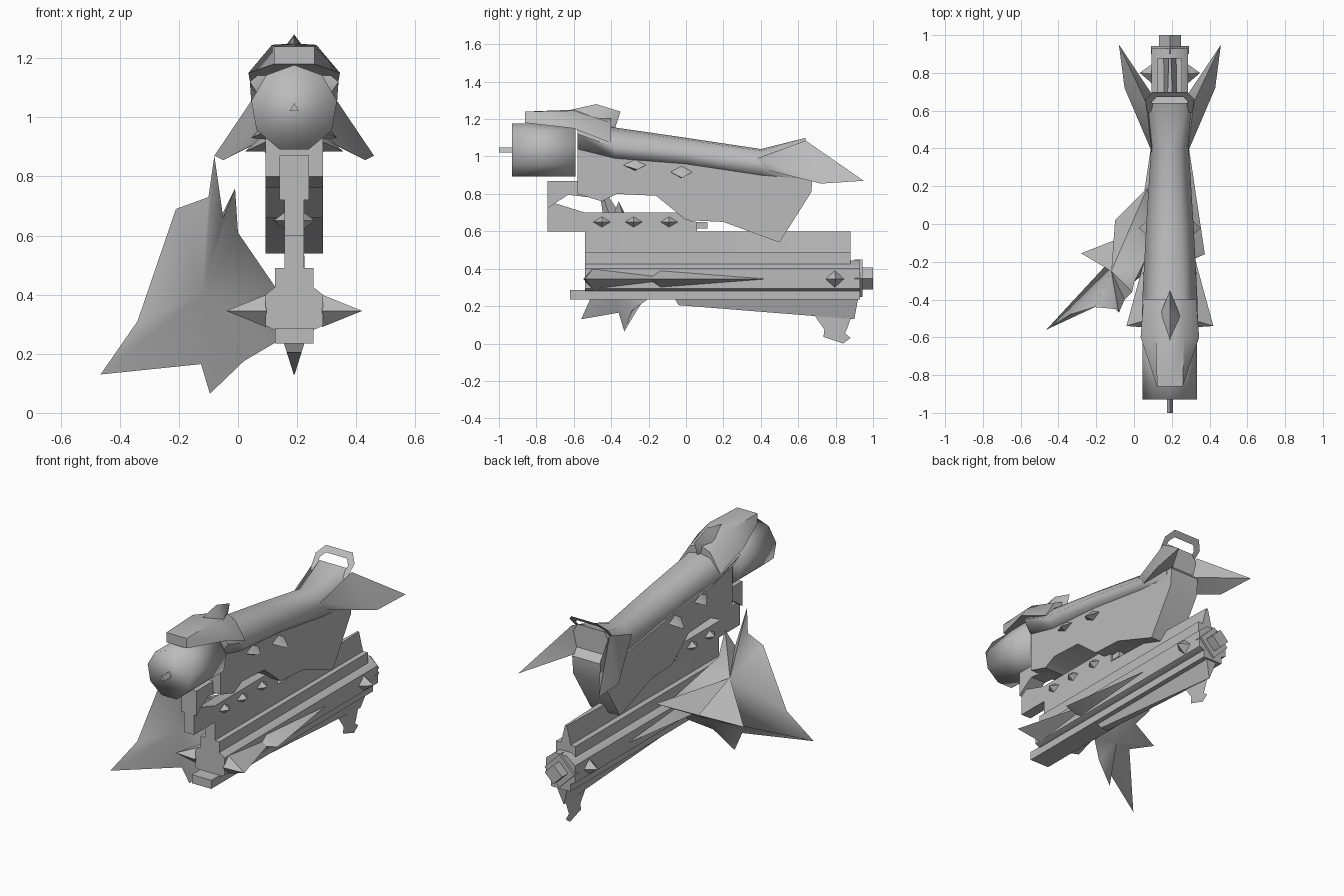
import bpy, bmesh, math

old = bpy.data.objects.get("Cube")
if old:
    bpy.data.objects.remove(old, do_unlink=True)

grey = bpy.data.materials.new("plain grey")
grey.use_nodes = True
grey.diffuse_color = (0.5, 0.5, 0.5, 1)
grey.node_tree.nodes["Principled BSDF"].inputs["Base Color"].default_value = (0.5, 0.5, 0.5, 1)

CX = 0.19  # centre plane of the main body


def add(name, verts, faces, cx=CX, angle=50, closed=True):
    mesh = bpy.data.meshes.new(name)
    mesh.from_pydata([(x + cx, y, z) for x, y, z in verts], [], faces)
    bm = bmesh.new()
    bm.from_mesh(mesh)
    if closed:
        bmesh.ops.remove_doubles(bm, verts=bm.verts, dist=0.0005)
    bmesh.ops.recalc_face_normals(bm, faces=bm.faces)
    bm.to_mesh(mesh)
    bm.free()
    mesh.materials.append(grey)
    for p in mesh.polygons:
        p.use_smooth = True
    mesh.set_sharp_from_angle(angle=math.radians(angle))
    ob = bpy.data.objects.new(name, mesh)
    bpy.context.collection.objects.link(ob)
    return ob


def slab(name, profile, half):
    """Side profile (y, z) widened across x; half is a number or a rule of z."""
    h = half if callable(half) else lambda z: half
    n = len(profile)
    verts = [(s * h(z), y, z) for s in (1, -1) for y, z in profile]
    faces = [list(range(n)), list(range(2 * n - 1, n - 1, -1))]
    faces += [(i, (i + 1) % n, n + (i + 1) % n, n + i) for i in range(n)]
    return add(name, verts, faces, angle=30)


def box(name, half, y0, y1, z0, z1):
    return slab(name, [(y0, z0), (y1, z0), (y1, z1), (y0, z1)], half)


def loft(name, stations, angle=50):
    """Mirrored half sections (x, z) joined along y."""
    verts, faces = [], []
    for y, pts in stations:
        ring = pts + [(-x, z) for x, z in reversed(pts) if x]
        verts += [(x, y, z) for x, z in ring]
    n = len(ring)
    for k in range(len(stations) - 1):
        for i in range(n):
            a, b = k * n + i, k * n + (i + 1) % n
            faces.append((a, b, b + n, a + n))
    faces += [list(range(n)), list(range(len(verts) - n, len(verts)))]
    return add(name, verts, faces, angle=angle)


def spikes(name, y0, y1, z, dz, base, tip, tip_y, wide=0.5, drop=0):
    """Diamond based spike on both sides, widest at the fraction wide."""
    for s, side in ((1, "left"), (-1, "right")):
        ym = y0 + (y1 - y0) * wide
        verts = [(s * base, y0, z), (s * base, ym, z + dz), (s * base, y1, z),
                 (s * base, ym, z - dz), (s * tip, tip_y, z - drop)]
        add(f"{name}_{side}", verts, [(0, 1, 4), (1, 2, 4), (2, 3, 4), (3, 0, 4), (0, 1, 2, 3)])


def tube(name, n, r, y0, y1, z, angle=50):
    ring = [(r * math.sin(2 * math.pi * i / n), z + r * math.cos(2 * math.pi * i / n)) for i in range(n)]
    verts = [(x, y, h) for y in (y0, y1) for x, h in ring]
    faces = [(i, (i + 1) % n, n + (i + 1) % n, n + i) for i in range(n)]
    add(name, verts, faces + [list(range(n)), list(range(n, 2 * n))], angle=angle)


# Front drum with its pin
tube("front_drum", 9, 0.147, -0.93, -0.59, 1.03, angle=120)
tube("front_pin", 3, 0.018, -1.0, -0.9, 1.03)

# Rounded upper shell overhanging the flat belly
loft("upper_shell", [
    (-0.58, [(0, 1.18), (0.09, 1.17), (0.15, 1.12), (0.098, 1.04)]),
    (-0.38, [(0, 1.155), (0.07, 1.14), (0.145, 1.05), (0.098, 0.99)]),
    (0.0, [(0, 1.10), (0.06, 1.09), (0.125, 1.02), (0.098, 0.96)]),
    (0.4, [(0, 1.04), (0.05, 1.03), (0.10, 0.97), (0.098, 0.90)]),
    (0.64, [(0, 1.10), (0.09, 1.10), (0.13, 1.03), (0.098, 0.88)])], angle=80)
slab("belly", [(-0.58, 1.08), (-0.58, 0.80), (-0.45, 0.76), (-0.37, 0.80), (-0.16, 0.79),
               (0, 0.66), (0.2, 0.65), (0.5, 0.54), (0.67, 0.81), (0.68, 0.92), (0.64, 0.96),
               (0.4, 0.95)], 0.0975)

# Hood over the drum, with a crest
loft("hood", [
    (-0.86, [(0, 1.24), (0.068, 1.24), (0.068, 1.18)]),
    (-0.60, [(0, 1.25), (0.075, 1.245), (0.155, 1.15)]),
    (-0.40, [(0, 1.21), (0.07, 1.18), (0.14, 1.07)])], angle=50)
add("hood_crest", [(-0.06, -0.5, 1.2), (0.06, -0.5, 1.2), (0, -0.66, 1.24), (0, -0.48, 1.28),
                   (0, -0.35, 1.24), (0, -0.38, 1.15)],
    [(0, 2, 3), (1, 3, 2), (0, 3, 4), (1, 4, 3), (0, 4, 5), (1, 5, 4), (0, 5, 2), (1, 2, 5)])

# Swept tail wings
for s, side in ((1, "left"), (-1, "right")):
    pts = [(0.095, 0.38, 0.99), (0.095, 0.42, 0.93), (0.125, 0.64, 1.085),
           (0.24, 0.72, 0.855), (0.27, 0.95, 0.87), (0.09, 0.68, 0.93)]
    add("tail_wing_" + side, [(s * x, y, z) for x, y, z in pts],
        [(0, 2, 3), (2, 4, 3), (0, 3, 1), (1, 3, 5), (3, 4, 5), (2, 5, 4), (0, 1, 5, 2)], angle=65)

# Flat arch on the tail
outer = [(0.12, -0.4), (0.13, 0.5), (0.09, 1)]
inner = [(0.085, -0.3), (0.095, 0.35), (0.07, 0.65)]
path = [ring + [(-x, t) for x, t in reversed(ring)] for ring in (outer, inner)]
add("tail_arch", [(x, 0.62 + 0.08 * t, 1.085 + 0.085 * t) for ring in path for x, t in ring],
    [(i, i + 1, i + 7, i + 6) for i in range(5)], closed=False)

# Link and middle plate
slab("front_link", [(-0.74, 0.87), (-0.74, 0.72), (-0.70, 0.75), (-0.63, 0.795),
                    (-0.5, 0.78), (-0.5, 0.87)], 0.05)
slab("middle_plate", [(-0.74, 0.60), (0.06, 0.60), (0.06, 0.65), (0, 0.66), (-0.05, 0.70),
                      (-0.54, 0.70), (-0.70, 0.75), (-0.74, 0.73)], 0.033)
box("middle_pin", 0.02, 0.05, 0.115, 0.615, 0.65)

# Studs on the belly and the middle plate
spikes("belly_stud_front", -0.34, -0.21, 0.955, 0.03, 0.095, 0.145, -0.26, drop=0.025)
spikes("belly_stud_rear", -0.09, 0.04, 0.92, 0.035, 0.09, 0.165, -0.02, drop=0.035)
for i, y in enumerate((-0.45, -0.28, -0.09)):
    spikes(f"plate_stud_{i + 1}", y - 0.05, y + 0.05, 0.65, 0.03, 0.03, 0.07, y)

# Lower body, its top fin sharpened towards the rear
loft("top_fin", [
    (-0.54, [(0, 0.60), (0.033, 0.60), (0.033, 0.48)]),
    (0.05, [(0, 0.60), (0.033, 0.60), (0.033, 0.48)]),
    (0.88, [(0, 0.60), (0.006, 0.60), (0.035, 0.48)])])
box("top_rail", 0.065, -0.54, 0.88, 0.41, 0.49)
section = [(0, 0.445), (0.04, 0.445), (0.097, 0.40), (0.097, 0.295), (0.065, 0.28)]
loft("lower_core", [(-0.54, section), (0.93, section)])
box("bottom_rail", 0.065, -0.62, 0.93, 0.235, 0.287)
tube("rear_collar", 4, 0.10, 0.90, 0.943, 0.348)
tube("rear_plug", 4, 0.058, 0.93, 1.0, 0.348)
spikes("core_spike_front", -0.55, -0.04, 0.345, 0.055, 0.094, 0.23, -0.54, wide=0.1)
spikes("core_spike_middle", -0.2, 0.45, 0.345, 0.045, 0.094, 0.185, -0.16, wide=0.1)
spikes("core_spike_rear", 0.74, 0.85, 0.345, 0.05, 0.09, 0.16, 0.80)

# Keel under the lower body, sharpened downwards, and a paper-thin hook
slab("rear_keel", [(-0.06, 0.24), (-0.04, 0.205), (0.90, 0.13), (0.92, 0.24)],
     lambda z: 0.036 * (z - 0.125) / 0.115)
hook = [(0.68, 0.16), (0.74, 0.075), (0.735, 0.035), (0.84, 0), (0.88, 0.03),
        (0.85, 0.055), (0.86, 0.075), (0.89, 0.16)]
add("rear_hook", [(0, y, z) for y, z in hook], [list(range(len(hook)))], closed=False)

# Jagged side shield on the right
shield = {
    "top": (-0.08, -0.47, 0.87), "step": (-0.10, -0.45, 0.73), "shoulder": (-0.21, -0.44, 0.69),
    "flank": (-0.34, -0.48, 0.31), "tip": (-0.465, -0.56, 0.13), "dip": (-0.125, -0.36, 0.165),
    "low": (-0.095, -0.33, 0.065), "rise": (0.02, -0.29, 0.175), "root_low": (0.13, -0.2, 0.24),
    "root_top": (0.13, -0.05, 0.42), "notch": (-0.05, -0.40, 0.66), "prong": (-0.01, -0.36, 0.76),
    "neck": (0.0, -0.31, 0.61), "back_dip": (-0.15, -0.22, 0.28), "barb": (-0.28, -0.155, 0.32),
    "back_gap": (-0.01, -0.05, 0.37), "small_barb": (-0.10, 0.02, 0.41), "back_tip": (0.07, 0.19, 0.50),
    "front_hub": (-0.12, -0.40, 0.40), "back_hub": (-0.12, -0.25, 0.54), "under_hub": (-0.04, -0.2, 0.28)}
keys = list(shield)
fans = {
    "front_hub": "top step shoulder flank tip dip low rise root_low root_top neck prong notch",
    "back_hub": "top step shoulder flank tip back_dip barb back_gap small_barb back_tip root_top neck prong notch",
    "under_hub": "tip back_dip barb back_gap small_barb back_tip root_top root_low rise low dip"}
faces = []
for hub, names in fans.items():
    ids = [keys.index(n) for n in names.split()]
    faces += [(keys.index(hub), ids[i - 1], ids[i]) for i in range(len(ids))]
add("side_shield", list(shield.values()), faces, cx=0, angle=80)
